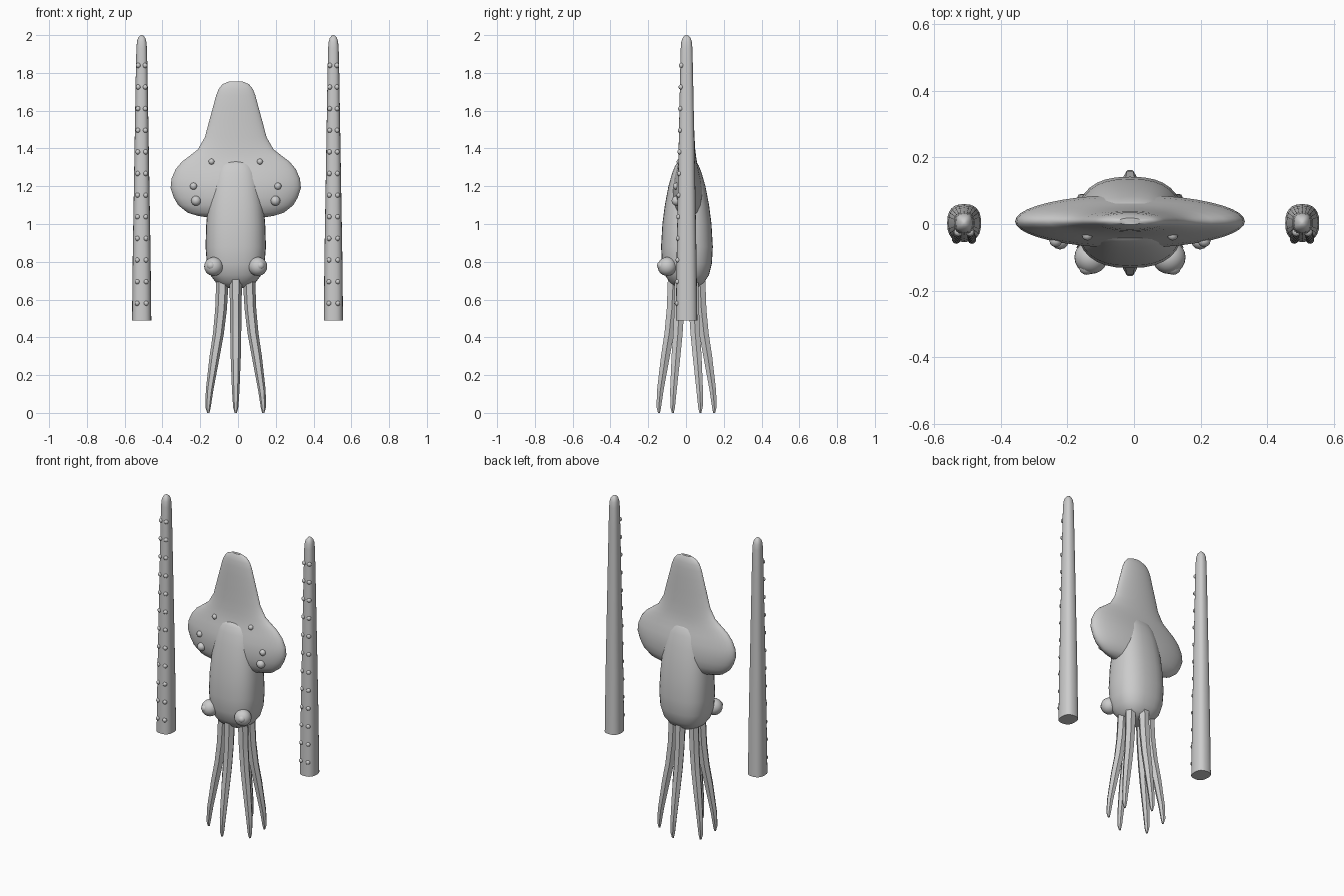
import bpy, bmesh, math
from mathutils import Vector

cube = bpy.data.objects.get("Cube")
if cube:
    bpy.data.objects.remove(cube, do_unlink=True)

grey = bpy.data.materials.new("plain grey")
grey.use_nodes = True
tone = (0.6, 0.6, 0.6, 1)
grey.diffuse_color = tone
grey.node_tree.nodes["Principled BSDF"].inputs["Base Color"].default_value = tone

MID = -0.012   # centre line of the animal


def finish(bm, name, angle=40):
    bmesh.ops.recalc_face_normals(bm, faces=bm.faces)
    mesh = bpy.data.meshes.new(name)
    bm.to_mesh(mesh)
    bm.free()
    mesh.materials.append(grey)
    obj = bpy.data.objects.new(name, mesh)
    bpy.context.collection.objects.link(obj)
    bpy.ops.object.select_all(action='DESELECT')
    obj.select_set(True)
    bpy.context.view_layer.objects.active = obj
    bpy.ops.object.shade_smooth_by_angle(angle=math.radians(angle))
    return obj


def spow(v, e):
    return math.copysign(abs(v) ** e, v)


def loft(name, sections, segs, power=2.0, angle=40):
    """Skin rounded sections given as (centre, half width, half depth)."""
    bm = bmesh.new()
    rings = []
    for c, w, d in sections:
        ring = []
        for i in range(segs):
            a = math.tau * i / segs
            ring.append(bm.verts.new((c[0] + w * spow(math.cos(a), 2 / power),
                                      c[1] + d * spow(math.sin(a), 2 / power), c[2])))
        rings.append(ring)
    for lo, hi in zip(rings, rings[1:]):
        for i in range(segs):
            j = (i + 1) % segs
            bm.faces.new((lo[i], lo[j], hi[j], hi[i]))
    bm.faces.new(rings[0][::-1])
    bm.faces.new(rings[-1])
    return finish(bm, name, angle)


def upright(x, y, rows):
    return [((x, y, z), w, d) for z, w, d in rows]


def ball(name, centre, radius, segs=16):
    bm = bmesh.new()
    bmesh.ops.create_uvsphere(bm, u_segments=segs, v_segments=segs // 2 + 2, radius=radius)
    bmesh.ops.translate(bm, verts=bm.verts, vec=Vector(centre))
    return finish(bm, name, 60)


# Head and body, a rounded bulb
loft("body", upright(MID, 0.005, [
    (0.66, 0.04, 0.035), (0.67, 0.075, 0.065), (0.69, 0.105, 0.09), (0.73, 0.135, 0.117),
    (0.79, 0.153, 0.132), (0.88, 0.16, 0.137), (1.0, 0.156, 0.13), (1.1, 0.147, 0.117),
    (1.2, 0.13, 0.098), (1.27, 0.115, 0.078), (1.31, 0.095, 0.062),
    (1.33, 0.075, 0.047), (1.34, 0.03, 0.02)]), 32, 2.5)

# Broad pointed fin with two hanging lobes
FIN = [
    (1.035, 0.15, 0.02), (1.043, 0.2, 0.042), (1.06, 0.255, 0.06), (1.1, 0.305, 0.075),
    (1.14, 0.328, 0.08), (1.19, 0.345, 0.08), (1.24, 0.34, 0.073), (1.29, 0.318, 0.06),
    (1.33, 0.285, 0.05), (1.36, 0.245, 0.045), (1.395, 0.2, 0.041), (1.46, 0.163, 0.037),
    (1.54, 0.142, 0.034), (1.62, 0.12, 0.031), (1.68, 0.104, 0.028), (1.715, 0.09, 0.024),
    (1.74, 0.07, 0.018), (1.755, 0.035, 0.01)]
loft("fin", upright(MID, 0.008, FIN), 40, 2.0)

for side, label in ((1, "left"), (-1, "right")):
    # Eye with a raised pupil
    ball(label + "_eye", (MID + side * 0.117, -0.1, 0.775), 0.05, 20)
    ball(label + "_pupil", (MID + side * 0.13, -0.129, 0.78), 0.024, 14)
    # Nodules on the front of the fin
    for k, (x, z, r) in enumerate(((0.128, 1.33, 0.016), (0.223, 1.2, 0.019), (0.21, 1.123, 0.026))):
        _, w, d = min(FIN, key=lambda s: abs(s[0] - z))
        y = 0.008 - d * math.sqrt(1 - (x / w) ** 2)
        ball(f"{label}_fin_nodule_{k + 1}", (MID + side * x, y + 0.003, z), r, 12)

# Six short arms spreading downwards in a ring
ARM = [(0.0, 0.146, 0.006), (0.03, 0.147, 0.014), (0.12, 0.139, 0.02), (0.3, 0.112, 0.027),
       (0.42, 0.092, 0.029), (0.55, 0.078, 0.031), (0.72, 0.07, 0.033)]
for k in range(6):
    a = math.tau * (k + 0.5) / 6
    stretch = 1.15 if k not in (1, 4) else 1.0
    loft(f"arm_{k + 1}", [((MID + stretch * r * math.cos(a), 0.003 + r * math.sin(a), z), t, t)
                          for z, r, t in ARM], 6, 2.0, 30)

# Two long feeding tentacles with paired suckers on the front
TENT = [(0.49, 0.051, 0.057), (0.85, 0.047, 0.052), (1.2, 0.041, 0.046), (1.5, 0.036, 0.04),
        (1.8, 0.031, 0.034), (1.93, 0.028, 0.031), (1.965, 0.025, 0.028),
        (1.985, 0.019, 0.021), (1.996, 0.01, 0.011), (2.0, 0.003, 0.003)]
for x0, label in ((0.505, "left"), (-0.51, "right")):
    loft(label + "_tentacle", upright(x0, 0.003, TENT), 24, 2.5)
    for k in range(12):
        z = 0.58 + k * 0.1145
        f = (z - 0.49) / 1.31
        depth = 0.057 - 0.023 * f
        for s in (-1, 1):
            ball(f"{label}_sucker_{k + 1}_{'a' if s < 0 else 'b'}",
                 (x0 + s * (0.024 - 0.006 * f), 0.009 - depth, z), 0.0135, 10)
